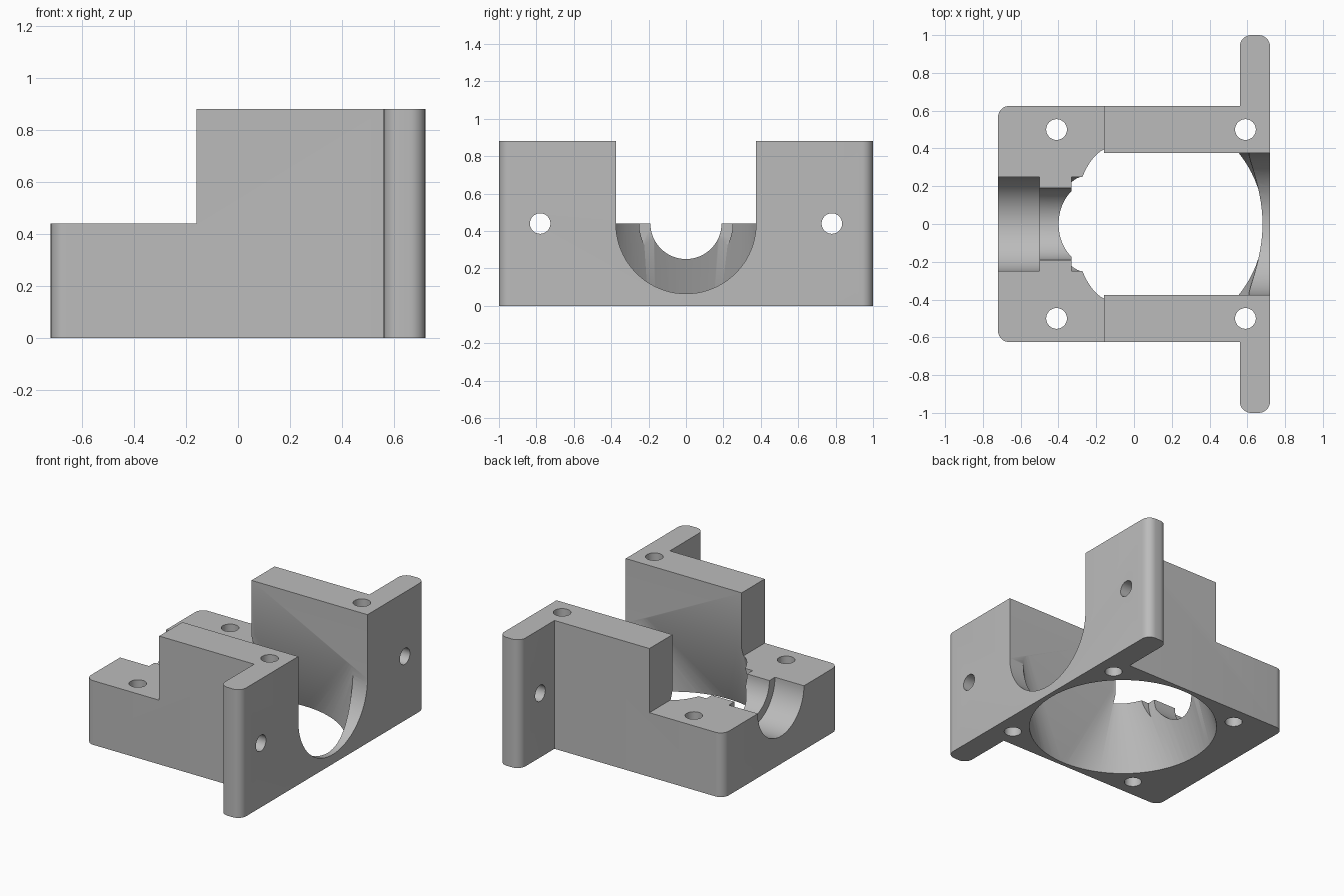
import bpy, bmesh, math
from mathutils import Vector, Matrix

cube = bpy.data.objects.get("Cube")
if cube:
    bpy.data.objects.remove(cube, do_unlink=True)

grey = bpy.data.materials.new("plain_grey")
grey.use_nodes = True
grey.diffuse_color = (0.5, 0.5, 0.5, 1)
grey.node_tree.nodes["Principled BSDF"].inputs["Base Color"].default_value = (0.5, 0.5, 0.5, 1)

AXIS_Z, STEP_X, TOP = 0.44, -0.16, 0.88


def make_object(name, bm):
    bmesh.ops.recalc_face_normals(bm, faces=bm.faces)
    mesh = bpy.data.meshes.new(name)
    bm.to_mesh(mesh)
    bm.free()
    mesh.materials.append(grey)
    obj = bpy.data.objects.new(name, mesh)
    bpy.context.collection.objects.link(obj)
    return obj


def prism(name, points, offset):
    """Extrude a closed outline of 3D points along an offset."""
    bm = bmesh.new()
    face = bm.faces.new([bm.verts.new(p) for p in points])
    new = bmesh.ops.extrude_face_region(bm, geom=[face])["geom"]
    moved = [v for v in new if isinstance(v, bmesh.types.BMVert)]
    bmesh.ops.translate(bm, verts=moved, vec=offset)
    return make_object(name, bm)


def arc(cx, cy, r, start, end, steps):
    angles = [math.radians(start + (end - start) * i / steps) for i in range(steps + 1)]
    return [(cx + r * math.cos(a), cy + r * math.sin(a)) for a in angles]


def channel(name, r, x0, x1):
    """Round-bottomed channel along x, open at the top."""
    outline = [(-r, 1)] + arc(0, AXIS_Z, r, 180, 360, 40) + [(r, 1)]
    return prism(name, [(x0, y, z) for y, z in outline], (x1 - x0, 0, 0))


def drill(name, centre, direction, length):
    bm = bmesh.new()
    turn = Vector(direction).to_track_quat("Z", "Y").to_matrix().to_4x4()
    bmesh.ops.create_cone(bm, cap_ends=True, segments=32, radius1=0.055, radius2=0.055,
                          depth=length, matrix=Matrix.Translation(centre) @ turn)
    return make_object(name, bm)


# Bracket body: T-shaped plan with rounded outer corners
R = 0.06
half = [(0.56, 0.625)]
half = arc(0.72 - R, 1 - R, R, 0, 90, 8) + arc(0.56 + R, 1 - R, R, 90, 180, 8) + half
half += arc(-0.72 + R, 0.625 - R, R, 90, 180, 8)
plan = half + [(x, -y) for x, y in reversed(half)]
body = prism("bracket_body", [(x, y, 0) for x, y in plan], (0, 0, TOP))

cutters = []

# Lowered rear step
step = [(-1, -1), (STEP_X, -1), (STEP_X, 1), (-1, 1)]
cutters.append(prism("step_cutter", [(x, y, AXIS_Z) for x, y in step], (0, 0, 1)))

# Wide open channel and stepped shaft seat
cutters.append(channel("wide_channel_cutter", 0.375, STEP_X - 0.001, 0.8))
cutters.append(channel("outer_seat_cutter", 0.25, -0.8, -0.5))
cutters.append(channel("shaft_cutter", 0.19, -0.51, -0.32))
cutters.append(channel("inner_seat_cutter", 0.25, -0.33, 0))

# Tapered duct from the round bottom opening up to the channel
bm = bmesh.new()
for x, y in arc(0.09, 0, 0.597, 0, 358, 95):
    bm.verts.new((x, y, -0.004))
for end_x in (STEP_X, 0.61):
    for y, z in arc(0, AXIS_Z, 0.374, 0, 356, 71):
        bm.verts.new((end_x, y, z))
hull = bmesh.ops.convex_hull(bm, input=bm.verts)
loose = {v for v in hull["geom_interior"] if isinstance(v, bmesh.types.BMVert)}
bmesh.ops.delete(bm, geom=list(loose), context="VERTS")
cutters.append(make_object("duct_cutter", bm))

# Vertical screw holes and flange holes
for side in (-1, 1):
    for x in (-0.41, 0.59):
        cutters.append(drill("screw_hole_cutter", (x, side * 0.5, 0.45), (0, 0, 1), 1.2))
    cutters.append(drill("flange_hole_cutter", (0.64, side * 0.78, AXIS_Z), (1, 0, 0), 0.4))

# Apply the cuts
bpy.ops.object.select_all(action="DESELECT")
bpy.context.view_layer.objects.active = body
body.select_set(True)
for cutter in cutters:
    cutter.hide_render = True
    mod = body.modifiers.new("cut", "BOOLEAN")
    mod.operation = "DIFFERENCE"
    mod.solver = "EXACT"
    mod.object = cutter
    bpy.ops.object.modifier_apply(modifier=mod.name)
    bpy.data.objects.remove(cutter, do_unlink=True)

bpy.ops.object.shade_smooth_by_angle(angle=math.radians(30))
